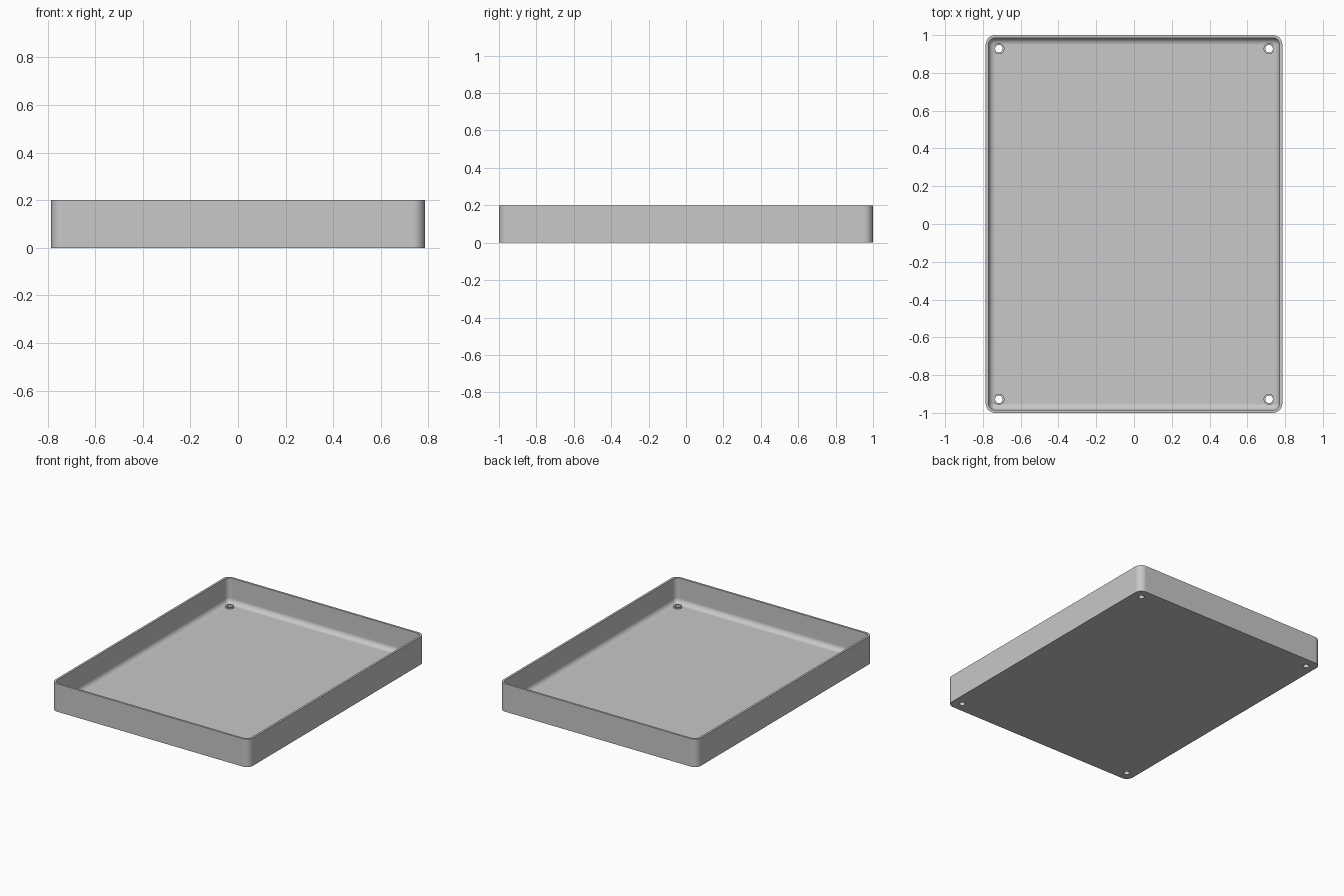
import bpy
import bmesh
from math import cos, sin, pi, radians

if "Cube" in bpy.data.objects:
    bpy.data.objects.remove(bpy.data.objects["Cube"], do_unlink=True)

HALF_X, HALF_Y, HEIGHT = 0.785, 1.0, 0.2
CORNER, WALL, FLOOR, FILLET = 0.05, 0.015, 0.02, 0.036
HOLE_X, HOLE_Y = 0.715, 0.928
CORNER_STEPS, FILLET_STEPS = 10, 8

grey = bpy.data.materials.new("plain grey")
grey.use_nodes = True
grey.diffuse_color = (0.58, 0.58, 0.58, 1)
grey.node_tree.nodes["Principled BSDF"].inputs["Base Color"].default_value = (0.58, 0.58, 0.58, 1)


def rounded_ring(bm, inset, z):
    """Rounded rectangle of vertices, moved inward from the outer outline."""
    radius = max(CORNER - inset, 0.002)
    verts = []
    for k, (sx, sy) in enumerate([(1, 1), (-1, 1), (-1, -1), (1, -1)]):
        cx = sx * (HALF_X - inset - radius)
        cy = sy * (HALF_Y - inset - radius)
        for i in range(CORNER_STEPS + 1):
            a = (k + i / CORNER_STEPS) * pi / 2
            verts.append(bm.verts.new((cx + radius * cos(a), cy + radius * sin(a), z)))
    return verts


def make_object(name, bm):
    bmesh.ops.recalc_face_normals(bm, faces=bm.faces)
    mesh = bpy.data.meshes.new(name)
    bm.to_mesh(mesh)
    bm.free()
    mesh.materials.append(grey)
    obj = bpy.data.objects.new(name, mesh)
    bpy.context.collection.objects.link(obj)
    return obj


def corner_posts(name, radius, z0, z1):
    """Four upright cylinders at the screw positions."""
    bm = bmesh.new()
    for sx in (-1, 1):
        for sy in (-1, 1):
            new = bmesh.ops.create_cone(bm, cap_ends=True, segments=32, radius1=radius,
                                        radius2=radius, depth=z1 - z0)["verts"]
            bmesh.ops.translate(bm, verts=new, vec=(sx * HOLE_X, sy * HOLE_Y, (z0 + z1) / 2))
    return make_object(name, bm)


# Tray shell: outside wall, rim, inside wall, floor fillet
profile = [(0, 0), (0, HEIGHT), (WALL, HEIGHT)]
for i in range(FILLET_STEPS + 1):
    a = i / FILLET_STEPS * pi / 2
    profile.append((WALL + FILLET * (1 - cos(a)), FLOOR + FILLET * (1 - sin(a))))
bm = bmesh.new()
rings = [rounded_ring(bm, inset, z) for inset, z in profile]
for low, high in zip(rings, rings[1:]):
    for i in range(len(low)):
        j = (i + 1) % len(low)
        bm.faces.new((low[i], low[j], high[j], high[i]))
bm.faces.new(rings[0])
bm.faces.new(rings[-1])
tray = make_object("tray", bm)

# Raised screw collars, then through holes
collars = corner_posts("screw_collars", 0.029, 0.008, FLOOR + 0.009)
holes = corner_posts("screw_holes", 0.02, -0.05, 0.1)
bpy.context.view_layer.objects.active = tray
for tool, operation in ((collars, 'UNION'), (holes, 'DIFFERENCE')):
    mod = tray.modifiers.new(tool.name, 'BOOLEAN')
    mod.object, mod.operation, mod.solver = tool, operation, 'EXACT'
    bpy.ops.object.modifier_apply(modifier=mod.name)
    bpy.data.objects.remove(tool, do_unlink=True)

# Smooth fillets and corners, flat panels
bpy.ops.object.select_all(action='DESELECT')
tray.select_set(True)
bpy.ops.object.shade_smooth_by_angle(angle=radians(30))
weighted = tray.modifiers.new("flat panels", 'WEIGHTED_NORMAL')
weighted.keep_sharp = True
